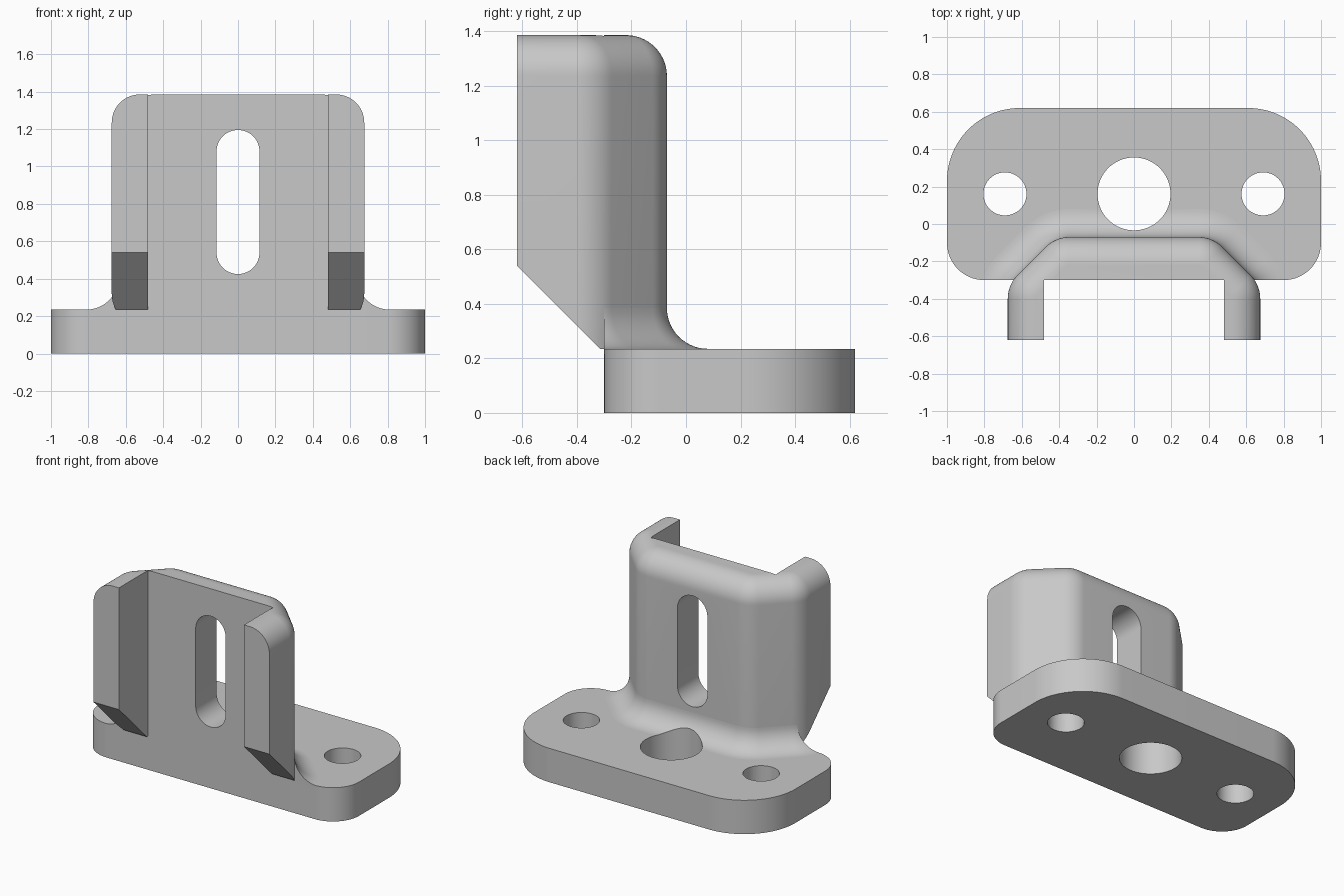
import bpy, bmesh
from math import cos, sin, pi, radians, tan

cube = bpy.data.objects.get("Cube")
if cube:
    bpy.data.objects.remove(cube, do_unlink=True)

grey = bpy.data.materials.new("plain grey")
grey.use_nodes = True
grey.diffuse_color = (0.58, 0.58, 0.58, 1)
grey.node_tree.nodes["Principled BSDF"].inputs["Base Color"].default_value = grey.diffuse_color

PLATE_TOP, TOP = 0.235, 1.385
BACK, FRONT, WALL_FRONT = -0.07, -0.62, -0.30
HALF_W, BEND, FILLET = 0.675, 0.18, 0.15


def arc(cx, cy, r, a0, a1, n=12):
    angles = [radians(a0 + (a1 - a0) * i / n) for i in range(n + 1)]
    return [(cx + r * cos(a), cy + r * sin(a)) for a in angles]


def mirrored(half):
    """Complete a path whose +x half runs from front to back."""
    return half + [(-x, y) for x, y in reversed(half)]


def make_object(name, bm):
    bmesh.ops.remove_doubles(bm, verts=bm.verts, dist=1e-5)
    bmesh.ops.recalc_face_normals(bm, faces=bm.faces)
    mesh = bpy.data.meshes.new(name)
    bm.to_mesh(mesh)
    bm.free()
    ob = bpy.data.objects.new(name, mesh)
    bpy.context.collection.objects.link(ob)
    mesh.materials.append(grey)
    return ob


def loft(name, rings, tube=False):
    """Skin closed rings, with end caps; a tube skins open sections lengthwise."""
    bm = bmesh.new()
    rows = [[bm.verts.new(p) for p in ring] for ring in rings]
    n = len(rows[0])
    for a, b in zip(rows, rows[1:]):
        for i in range(n):
            j = (i + 1) % n
            bm.faces.new((a[i], a[j], b[j], b[i]))
    bm.faces.new(rows[0])
    bm.faces.new(rows[-1])
    return make_object(name, bm)


def prism(name, pts, lo, hi, axis):
    place = {"x": lambda p, h: (h, p[0], p[1]),
             "y": lambda p, h: (p[0], h, p[1]),
             "z": lambda p, h: (p[0], p[1], h)}[axis]
    return loft(name, [[place(p, h) for p in pts] for h in (lo, hi)])


def cut(ob, *cutters):
    for c in cutters:
        mod = ob.modifiers.new("cut", "BOOLEAN")
        mod.operation, mod.solver, mod.object = "DIFFERENCE", "EXACT", c
        bpy.context.view_layer.objects.active = ob
        bpy.ops.object.modifier_apply(modifier=mod.name)


def bracket_outline(off, front):
    """Bent outer wall seen from above, moved outward by off."""
    t = BEND * tan(pi / 8)
    half = [(HALF_W + off, front)]
    half += arc(HALF_W - BEND, 0.35 - HALF_W - t, BEND + off, 0, 45)
    half += arc(0.35 - BACK - t, BACK - BEND, BEND + off, 45, 90)
    return mirrored(half)


# Base plate with large rear corners and smaller front corners
plate_half = arc(0.8, -0.10, 0.2, -90, 0, 20) + arc(0.61, 0.23, 0.39, 0, 90, 28)
base = prism("base_plate", mirrored(plate_half), 0, PLATE_TOP, "z")

# Upright bracket, rounded over along its top edge
profile = [(0, PLATE_TOP)]
profile += [(x, z) for x, z in arc(-FILLET, TOP - FILLET, FILLET, 0, 90, 14)]
upright = loft("upright_bracket", [[(x, y, z) for x, y in bracket_outline(off, FRONT)]
                                   for off, z in profile])

# Concave fillet swept round the foot of the bracket
foot = arc(FILLET, PLATE_TOP + FILLET, FILLET, 180, 270, 14)
foot += [(FILLET, PLATE_TOP - 0.02), (-0.03, PLATE_TOP - 0.02), (-0.03, PLATE_TOP + FILLET)]
columns = [[(x, y, z) for x, y in bracket_outline(off, -0.5)] for off, z in foot]
fillet = loft("foot_fillet", list(zip(*columns)))

# Cutters
centre_hole = prism("centre_hole_cutter", arc(0, 0.161, 0.195, 0, 360, 64)[:-1], -0.2, 0.6, "z")
side_holes = [prism("side_hole_cutter", arc(s * 0.69, 0.161, 0.115, 0, 360, 48)[:-1],
                    -0.2, 0.6, "z") for s in (-1, 1)]
slot = prism("slot_cutter", arc(0, 1.08, 0.115, 0, 180, 24) + arc(0, 0.54, 0.115, 180, 360, 24),
             -0.8, 0.3, "y")
channel = prism("channel_cutter", [(-0.48, -1), (0.48, -1), (0.48, WALL_FRONT), (-0.48, WALL_FRONT)],
                0, 2, "z")
slope = prism("flange_slope_cutter", [(-0.215, 0.135), (-0.8, 0.72), (-0.8, 0.135)], -1, 1, "x")
front_trim = prism("front_trim_cutter", [(-2, -2), (2, -2), (2, WALL_FRONT), (-2, WALL_FRONT)],
                   -1, 2, "z")

cut(base, centre_hole, *side_holes)
cut(upright, channel, slope, slot)
cut(fillet, front_trim, centre_hole)

for c in [centre_hole, slot, channel, slope, front_trim] + side_holes:
    bpy.data.objects.remove(c, do_unlink=True)

# Smooth curved surfaces, keep hard edges
for ob in (base, upright, fillet):
    bpy.ops.object.select_all(action="DESELECT")
    ob.select_set(True)
    bpy.context.view_layer.objects.active = ob
    bpy.ops.object.shade_smooth_by_angle(angle=radians(30))
